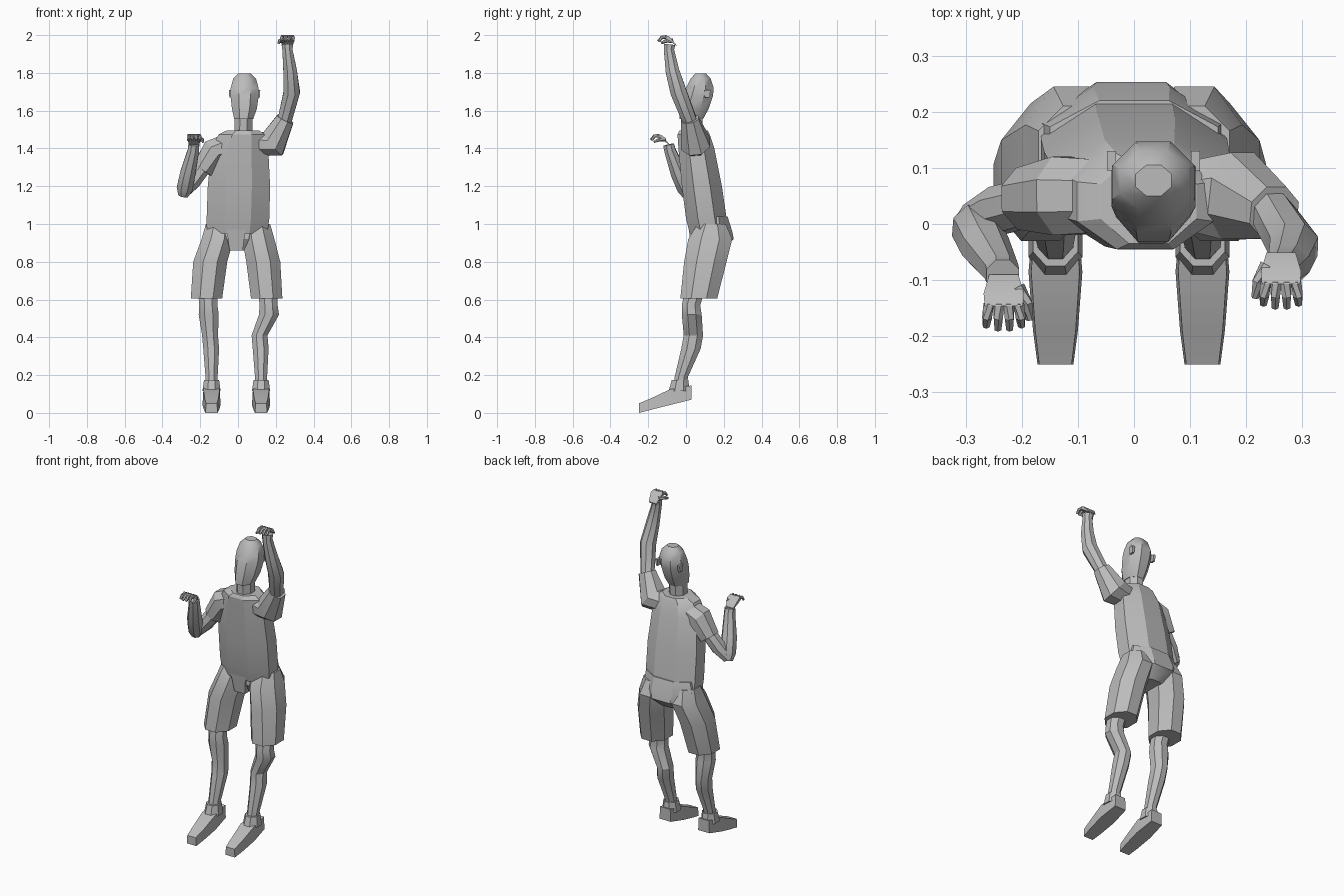
import bpy, bmesh, math
from mathutils import Vector

cube = bpy.data.objects.get("Cube")
if cube:
    bpy.data.objects.remove(cube, do_unlink=True)

grey = bpy.data.materials.new("plain grey")
grey.use_nodes = True
COLOR = (0.5, 0.5, 0.5, 1)
grey.diffuse_color = COLOR
grey.node_tree.nodes["Principled BSDF"].inputs["Base Color"].default_value = COLOR


def bridge(name, rings, angle=28):
    """Skin a list of point rings into a closed, capped solid."""
    bm = bmesh.new()
    loops = [[bm.verts.new(p) for p in ring] for ring in rings]
    n = len(loops[0])
    for a, b in zip(loops, loops[1:]):
        for i in range(n):
            j = (i + 1) % n
            bm.faces.new((a[i], a[j], b[j], b[i]))
    bm.faces.new(loops[0][::-1])
    bm.faces.new(loops[-1])
    bmesh.ops.recalc_face_normals(bm, faces=bm.faces[:])
    mesh = bpy.data.meshes.new(name)
    bm.to_mesh(mesh)
    bm.free()
    mesh.materials.append(grey)
    obj = bpy.data.objects.new(name, mesh)
    bpy.context.collection.objects.link(obj)
    bpy.ops.object.select_all(action='DESELECT')
    bpy.context.view_layer.objects.active = obj
    obj.select_set(True)
    bpy.ops.object.shade_smooth_by_angle(angle=math.radians(angle))
    return obj


def unit_ring(sides):
    # polygon with flat front, back and flanks
    k = 1 / math.cos(math.pi / sides)
    return [(k * math.cos(math.tau * (i + .5) / sides),
             k * math.sin(math.tau * (i + .5) / sides)) for i in range(sides)]


def stack(name, sections, sides=8, angle=28):
    """Horizontal sections: x centre, half width, front y, back y, z."""
    return bridge(name, [[(x + hx * u, (f + b) / 2 + (b - f) / 2 * v, z)
                          for u, v in unit_ring(sides)]
                         for x, hx, f, b, z in sections], angle)


def limb(name, path, sides=8, angle=28):
    """Tube along a path of x, y, z, radius."""
    pts = [Vector(p[:3]) for p in path]
    rings = []
    for i, p in enumerate(pts):
        t = (pts[min(i + 1, len(pts) - 1)] - pts[max(i - 1, 0)]).normalized()
        side = t.cross(Vector((0, 1, 0))).normalized()
        up = side.cross(t)
        r = path[i][3]
        rings.append([p + side * r * u + up * r * v for u, v in unit_ring(sides)])
    return bridge(name, rings, angle)


# torso and collar
stack("shirt", [(-.005, .16, .02, .225, .95), (0, .166, 0, .215, 1.03),
                (.005, .165, -.022, .19, 1.2), (.01, .15, -.04, .15, 1.4),
                (.02, .122, -.045, .125, 1.475), (.026, .085, -.035, .115, 1.495)])
stack("hips", [(0, .07, .07, .19, .86), (-.005, .15, .03, .253, .92),
               (-.005, .165, .03, .245, .96), (0, .15, .06, .22, 1.04)])
stack("shorts_fly", [(-.01, .035, .03, .12, .86), (-.01, .05, .015, .12, .97)], 4)

# head, neck and ears
stack("neck", [(.028, .048, -.02, .085, 1.46), (.03, .046, -.02, .09, 1.6)])
stack("head", [(.03, .05, -.035, .09, 1.555), (.034, .066, -.032, .12, 1.61),
               (.035, .075, -.015, .143, 1.68), (.035, .074, 0, .147, 1.72),
               (.035, .06, .025, .13, 1.77), (.035, .032, .05, .105, 1.798)], 8, 40)
for label, x in (("right", -.04), ("left", .11)):
    stack(label + "_ear", [(x, .006, .1, .125, 1.67), (x, .008, .095, .13, 1.71)], 4)

# arms with loose sleeves
limb("left_sleeve", [(.09, .05, 1.42, .06), (.185, .05, 1.425, .078), (.25, .02, 1.555, .047)])
limb("left_arm", [(.2, .05, 1.45, .04), (.25, .015, 1.56, .038), (.285, -.04, 1.7, .043),
                  (.276, -.072, 1.81, .036), (.262, -.09, 1.92, .027), (.261, -.087, 1.95, .03)])
limb("right_sleeve", [(-.06, .05, 1.41, .065), (-.125, .05, 1.385, .07), (-.19, .045, 1.285, .055)])
limb("right_upper_arm", [(-.16, .045, 1.33, .04), (-.24, .025, 1.225, .042), (-.29, .005, 1.165, .03)])
limb("right_forearm", [(-.29, .008, 1.15, .026), (-.282, -.005, 1.19, .042), (-.265, -.04, 1.27, .041),
                       (-.236, -.085, 1.39, .03), (-.234, -.092, 1.42, .029)])


# hands: palm, four curled fingers and a thumb on the inner side
def hand(label, x, y, z, inner):
    palm = [(.026, .022, -.03, -.035), (.036, -.012, .012, -.01), (.034, -.034, .022, .0)]
    bridge(label + "_palm", [[(x - w, y + d, z + b), (x + w, y + d, z + b),
                              (x + w, y + d, z + t), (x - w, y + d, z + t)]
                             for w, d, t, b in palm])
    for i in range(4):
        u = i - 1.5
        reach = .078 - .006 * abs(u)
        limb(f"{label}_finger_{i + 1}",
             [(x + .018 * u, y - .03, z + .012, .009), (x + .02 * u, y - .055, z + .01, .008),
              (x + .021 * u, y - reach, z - .01, .006)], 6)
    limb(label + "_thumb", [(x + inner * .025, y, z - .008, .011),
                            (x + inner * .042, y - .03, z - .008, .009),
                            (x + inner * .046, y - .058, z - .02, .006)], 6)


hand("left", .262, -.073, 1.978, -1)
hand("right", -.232, -.112, 1.455, 1)

# legs, shorts, ankle cuffs and shoes
for label, s, hem, foot in (("right", -1, -.167, -.14), ("left", 1, .152, .122)):
    stack(label + "_shorts_leg", [(s * .095, .075, .06, .21, 1.0), (s * .108, .085, .012, .245, .92),
                                  (hem * .88, .09, -.01, .215, .8), (hem, .083, -.03, .165, .605)])
    stack(label + "_leg", [(hem + .004, .052, 0, .11, .68), (hem + .01, .048, -.022, .075, .57),
                           (hem + .012, .053, -.022, .083, .52), (foot - .008, .042, -.012, .09, .41),
                           (foot - .002, .042, -.025, .078, .34), (foot, .032, -.06, .01, .19),
                           (foot, .032, -.07, .005, .12)])
    stack(label + "_ankle_cuff", [(foot, .048, -.092, .02, .115), (foot, .04, -.075, .012, .175)])
    shoe = [(.028, .038, .07, .145), (-.085, .048, .042, .125), (-.19, .04, .015, .075), (-.25, .032, 0, .05)]
    bridge(label + "_shoe", [[(foot - w, y, b), (foot + w, y, b), (foot + w * .9, y, t), (foot - w * .9, y, t)]
                             for y, w, b, t in shoe])
